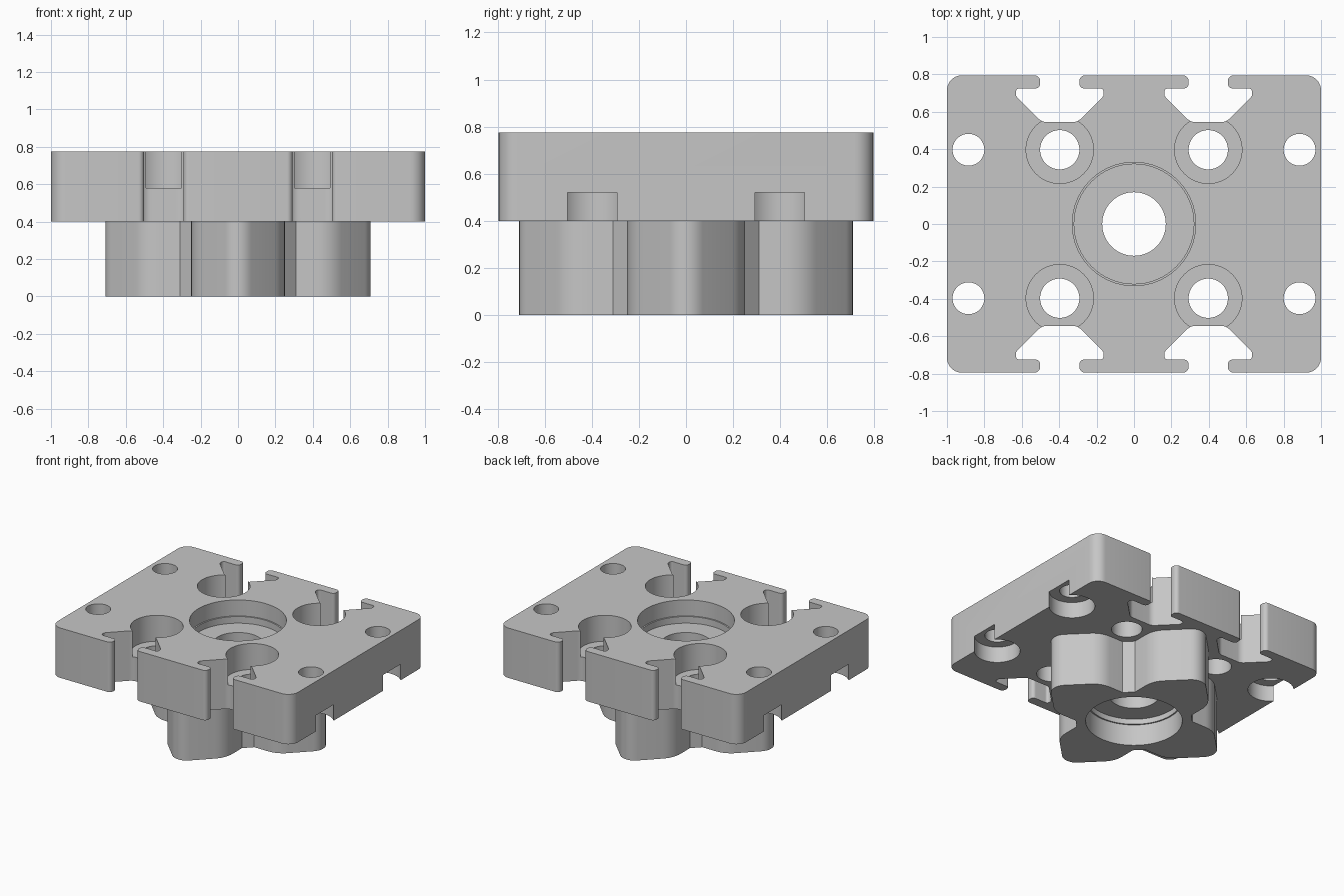
import bpy, bmesh, math
from mathutils import Vector

if "Cube" in bpy.data.objects:
    bpy.data.objects.remove(bpy.data.objects["Cube"], do_unlink=True)

steel = bpy.data.materials.new("grey_metal")
steel.use_nodes = True
GREY = (0.565, 0.565, 0.565, 1)
steel.diffuse_color = GREY
steel.node_tree.nodes["Principled BSDF"].inputs["Base Color"].default_value = GREY


def fillet(corners, steps=8):
    """Round each (x, y, radius) corner of a closed outline."""
    out = []
    for i, (x, y, r) in enumerate(corners):
        p = Vector((x, y))
        if r == 0:
            out.append(p)
            continue
        a = (Vector(corners[i - 1][:2]) - p).normalized()
        b = (Vector(corners[(i + 1) % len(corners)][:2]) - p).normalized()
        half = a.angle(b) / 2
        centre = p + (a + b).normalized() * r / math.sin(half)
        start = p + a * r / math.tan(half) - centre
        end = p + b * r / math.tan(half) - centre
        for k in range(steps + 1):
            t = k / steps
            sweep = math.pi - 2 * half
            spoke = (start * math.sin((1 - t) * sweep) + end * math.sin(t * sweep)) / math.sin(sweep)
            out.append(centre + spoke)
    return out


def four_fold(quarter):
    """Mirror a quarter outline, running clockwise from +y to +x, all round."""
    full = []
    for sx, sy, step in ((1, 1, 1), (1, -1, -1), (-1, -1, 1), (-1, 1, -1)):
        full += [(x * sx, y * sy, r) for x, y, r in quarter[::step]]
    return full


def extrude(name, outline, z0, z1):
    bm = bmesh.new()
    face = bm.faces.new([bm.verts.new((p.x, p.y, z0)) for p in outline])
    moved = bmesh.ops.extrude_face_region(bm, geom=[face])["geom"]
    bmesh.ops.translate(bm, vec=(0, 0, z1 - z0),
                        verts=[v for v in moved if isinstance(v, bmesh.types.BMVert)])
    bmesh.ops.recalc_face_normals(bm, faces=bm.faces)
    mesh = bpy.data.meshes.new(name)
    bm.to_mesh(mesh)
    bm.free()
    obj = bpy.data.objects.new(name, mesh)
    bpy.context.collection.objects.link(obj)
    mesh.materials.append(steel)
    return obj


def bore(obj, x, y, r, z0, z1):
    """Cut a round hole, then discard the cutter."""
    n = 64
    ring = [Vector((x + r * math.cos(math.tau * k / n),
                    y + r * math.sin(math.tau * k / n))) for k in range(n)]
    cutter = extrude("bore_cutter", ring, z0, z1)
    cutter.hide_render = True
    bpy.context.view_layer.objects.active = obj
    mod = obj.modifiers.new("bore", 'BOOLEAN')
    mod.operation, mod.solver, mod.object = 'DIFFERENCE', 'EXACT', cutter
    bpy.ops.object.modifier_apply(modifier=mod.name)
    bpy.data.objects.remove(cutter, do_unlink=True)


BASE, TOP = 0.4, 0.775

# Plate with two T-slots in the front edge and two in the back edge
W, D, SLOT = 1.0, 0.795, 0.397
half_slot = [(0.105, D, 0.03), (0.105, 0.725, 0.025), (0.235, 0.725, 0.02),
             (0.235, 0.685, 0.03), (0.095, 0.545, 0.06)]
quarter = [(SLOT - x, y, r) for x, y, r in half_slot]
quarter += [(SLOT + x, y, r) for x, y, r in half_slot[::-1]]
quarter += [(W, D, 0.08)]
plate = extrude("slotted_plate", fillet(four_fold(quarter)), BASE, TOP)

# Four-pointed boss under the plate
lobes = [(0, 0.75, 0.1), (0.25, 0.5, 0.18), (0.25, 0.31, 0),
         (0.31, 0.25, 0), (0.5, 0.25, 0.18)]
star = []
for q in range(4):
    c, s = round(math.cos(q * math.pi / 2)), round(math.sin(q * math.pi / 2))
    star += [(x * c + y * s, y * c - x * s, r) for x, y, r in lobes]
boss = extrude("star_boss", fillet(star), 0, BASE)

# Screw holes: inner ones sunk from above, outer ones sunk from below
for sx in (-1, 1):
    for sy in (-1, 1):
        x, y = sx * SLOT, sy * 0.397
        bore(plate, x, y, 0.105, BASE - 0.1, TOP + 0.1)
        bore(plate, x, y, 0.18, 0.58, TOP + 0.1)
        x = sx * 0.885
        bore(plate, x, y, 0.085, BASE - 0.1, TOP + 0.1)
        bore(plate, x, y, 0.156, BASE - 0.1, 0.52)

# Stepped centre bores from both sides joined by a through hole
bore(plate, 0, 0, 0.17, BASE - 0.1, TOP + 0.1)
bore(plate, 0, 0, 0.32, TOP - 0.17, TOP + 0.1)
bore(plate, 0, 0, 0.33, TOP - 0.12, TOP + 0.1)
bore(boss, 0, 0, 0.17, -0.1, BASE + 0.1)
bore(boss, 0, 0, 0.32, -0.1, 0.2)
bore(boss, 0, 0, 0.33, -0.1, 0.16)

for obj in (plate, boss):
    bpy.ops.object.select_all(action='DESELECT')
    obj.select_set(True)
    bpy.context.view_layer.objects.active = obj
    bpy.ops.object.shade_smooth_by_angle(angle=math.radians(30))
